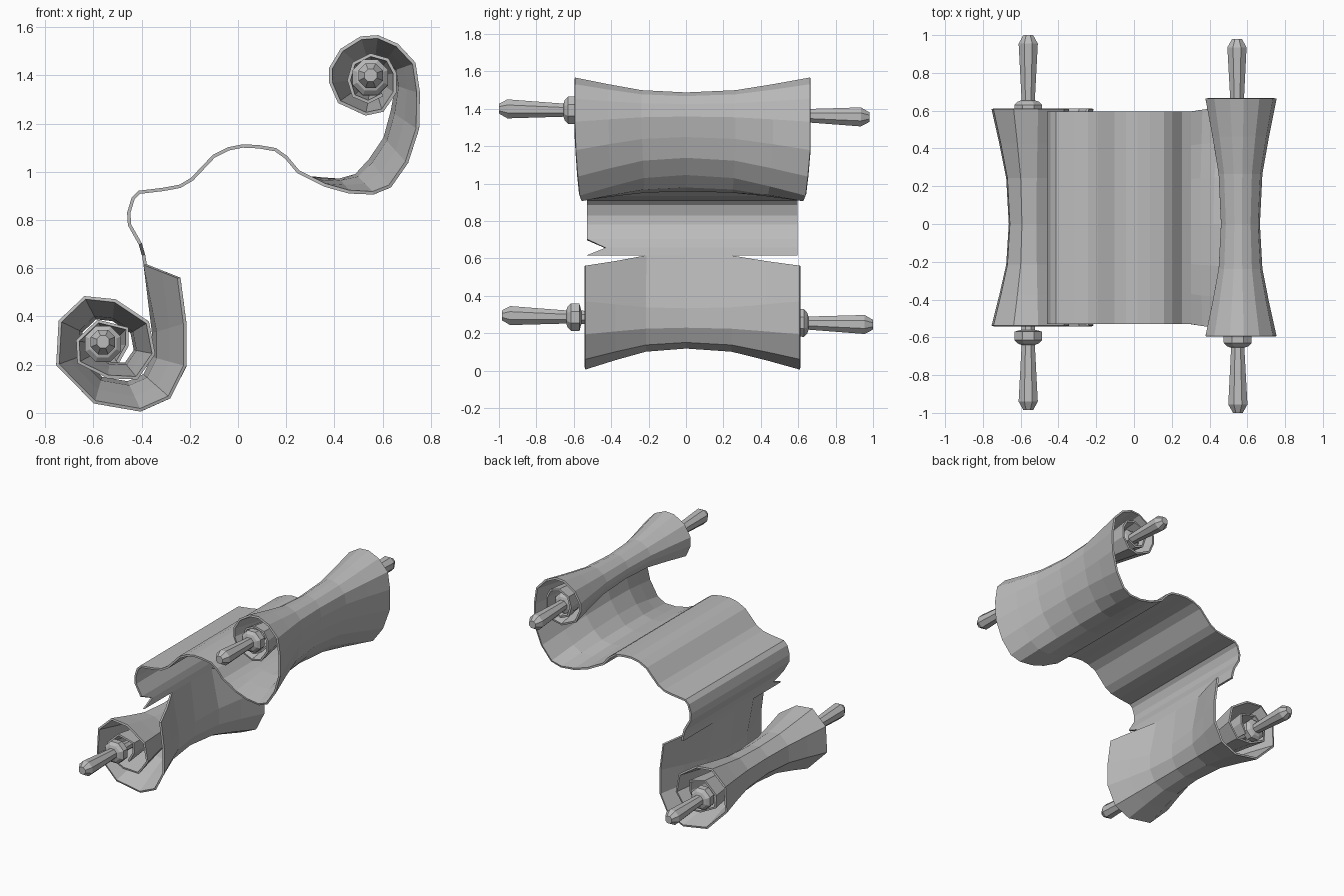
import bpy, bmesh, math
from mathutils import Vector

cube = bpy.data.objects.get("Cube")
if cube:
    bpy.data.objects.remove(cube, do_unlink=True)

grey = bpy.data.materials.new("plain_grey")
grey.use_nodes = True
grey.diffuse_color = (0.5, 0.5, 0.5, 1)
grey.node_tree.nodes["Principled BSDF"].inputs["Base Color"].default_value = (0.5, 0.5, 0.5, 1)


def finish(bm, name):
    mesh = bpy.data.meshes.new(name)
    bm.to_mesh(mesh)
    bm.free()
    mesh.materials.append(grey)
    obj = bpy.data.objects.new(name, mesh)
    bpy.context.collection.objects.link(obj)
    return obj


# Paper columns: position across the width, and how far each is flared from the waist
COLUMNS = [(-1, 1), (-.7, .55), (-.4, .15), (0, 0), (.4, .15), (.7, .55), (1, 1)]


def add_row(bm, end, waist, front, back):
    """One row of paper across y, from the flared end point to the waist point."""
    e, w = Vector(end), Vector(waist)
    row = []
    for t, flare in COLUMNS:
        p = w.lerp(e, flare)
        row.append(bm.verts.new((p.x, -t * front if t < 0 else t * back, p.y)))
    return row


def add_strip(bm, rows):
    for a, b in zip(rows, rows[1:]):
        for j in range(len(COLUMNS) - 1):
            bm.faces.new((a[j], a[j + 1], b[j + 1], b[j]))


def add_roll(bm, points, centre, scale, front, back):
    c = Vector(centre)
    return [add_row(bm, p, c + (Vector(p) - c) * scale, front, back) for p in points]


# Wavy middle of the sheet, starting at the tear above the lower roll
WAVE = [(-.385, .615), (-.392, .655), (-.405, .70), (-.45, .78), (-.453, .83),
        (-.435, .89), (-.41, .915), (-.31, .927), (-.24, .94), (-.19, .97),
        (-.10, 1.065), (-.04, 1.095), (.02, 1.107), (.085, 1.104), (.155, 1.092),
        (.20, 1.06), (.25, 1.0), (.30, .975)]
# Sheet widening into the upper roll: flared end and waist
FLARE_END = [(.36, .945), (.46, .917), (.56, .912), (.63, .94), (.70, 1.04), (.745, 1.18)]
FLARE_WAIST = [(.35, .97), (.42, .965), (.49, .985), (.55, 1.05), (.61, 1.14), (.64, 1.25)]
UPPER_ROLL = [(.748, 1.33), (.73, 1.45), (.66, 1.525), (.58, 1.56), (.51, 1.555),
              (.43, 1.505), (.385, 1.43), (.385, 1.37), (.42, 1.29), (.53, 1.24),
              (.60, 1.255), (.65, 1.33), (.65, 1.41), (.62, 1.465), (.55, 1.485),
              (.48, 1.45), (.46, 1.38), (.48, 1.315), (.54, 1.29), (.60, 1.32)]
LOWER_ROLL = [(-.22, .37), (-.22, .195), (-.285, .065), (-.405, .012), (-.595, .045),
              (-.748, .2), (-.738, .38), (-.635, .478), (-.51, .465), (-.375, .375),
              (-.35, .245), (-.42, .145), (-.54, .15), (-.66, .21), (-.665, .30),
              (-.58, .38), (-.46, .35), (-.46, .28), (-.50, .21)]

bm = bmesh.new()
rows = [add_row(bm, p, p, -.53, .595) for p in WAVE]
rows[1][0].co.y += .1  # ragged notch in the front edge
for i, (end, waist) in enumerate(zip(FLARE_END, FLARE_WAIST)):
    rows.append(add_row(bm, end, waist, -.54 - .01 * i, .605 + .012 * i))
rows += add_roll(bm, UPPER_ROLL, (.56, 1.39), .53, -.595, .665)
add_strip(bm, rows)

# Lower roll joins the sheet only between the two side tears
torn = add_row(bm, (-.245, .56), WAVE[0], -.54, .61)
for j, (t, flare) in enumerate(COLUMNS):
    if abs(t) < .5:
        bm.verts.remove(torn[j])
        torn[j] = rows[0][j]
add_strip(bm, [torn] + add_roll(bm, LOWER_ROLL, (-.53, .28), .58, -.54, .61))
bmesh.ops.recalc_face_normals(bm, faces=bm.faces[:])
paper = finish(bm, "paper_sheet")
thick = paper.modifiers.new("thickness", "SOLIDIFY")
thick.thickness = .014
thick.offset = 0

# Rod half profile: distance from tip, radius
HANDLE = [(0, .028), (.045, .055), (.22, .045), (.345, .038), (.352, .06),
          (.37, .08), (.415, .08), (.425, .04), (.5, .032)]


def rod(name, tip_front, tip_back, sides=8):
    a, b = Vector(tip_front), Vector(tip_back)
    length = b.y - a.y
    profile = HANDLE + [(length - d, r) for d, r in reversed(HANDLE)]
    bm = bmesh.new()
    rings = []
    for d, r in profile:
        c = a.lerp(b, d / length)
        rings.append([bm.verts.new(c + Vector((r * math.cos(q), 0, r * math.sin(q))))
                      for q in (math.tau * (k + .5) / sides for k in range(sides))])
    for r0, r1 in zip(rings, rings[1:]):
        for k in range(sides):
            n = (k + 1) % sides
            bm.faces.new((r0[k], r0[n], r1[n], r1[k]))
    bm.faces.new(rings[0])
    bm.faces.new(rings[-1])
    bmesh.ops.recalc_face_normals(bm, faces=bm.faces[:])
    finish(bm, name)


rod("upper_rod", (.55, -1, 1.4), (.545, .98, 1.355))
rod("lower_rod", (-.56, -.985, .295), (-.56, 1, .245))
